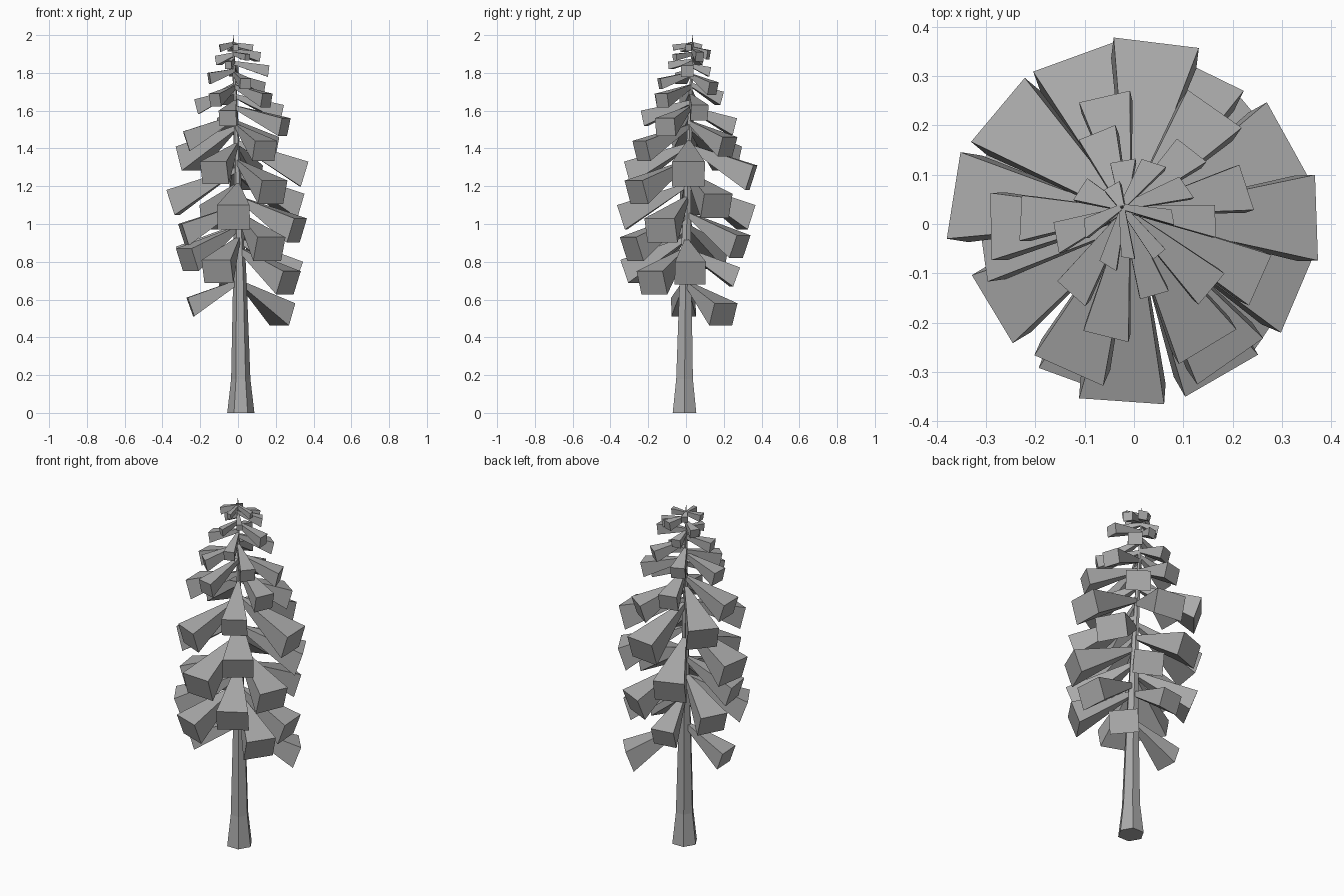
import bpy
import bmesh
from math import radians, cos, sin, tau
from mathutils import Vector

default_cube = bpy.data.objects.get("Cube")
if default_cube:
    bpy.data.objects.remove(default_cube, do_unlink=True)

# One flat grey for the whole tree
grey = bpy.data.materials.new("plain grey")
grey.use_nodes = True
grey.diffuse_color = (0.4, 0.4, 0.4, 1)
grey.node_tree.nodes["Principled BSDF"].inputs["Base Color"].default_value = (0.4, 0.4, 0.4, 1)


def axis_at(height):
    """Centre of the slightly leaning trunk at a given height."""
    t = min(height / 1.95, 1)
    return Vector((0.015 - 0.04 * t * t, -0.008 + 0.043 * t * t, height))


def add_object(name, mesh_data):
    bmesh.ops.recalc_face_normals(mesh_data, faces=mesh_data.faces)
    mesh = bpy.data.meshes.new(name)
    mesh_data.to_mesh(mesh)
    mesh_data.free()
    mesh.materials.append(grey)
    tree_part = bpy.data.objects.new(name, mesh)
    bpy.context.collection.objects.link(tree_part)


def loft(mesh_data, rings):
    """Skin a closed solid through rings of equal point count."""
    loops = [[mesh_data.verts.new(point) for point in ring] for ring in rings]
    for lower, upper in zip(loops, loops[1:]):
        count = len(lower)
        for i in range(count):
            j = (i + 1) % count
            mesh_data.faces.new((lower[i], lower[j], upper[j], upper[i]))
    mesh_data.faces.new(loops[0][::-1])
    mesh_data.faces.new(loops[-1])


# Trunk: tapered six-sided column with a flared foot
def trunk_ring(height, radius, sides=6):
    centre = axis_at(height)
    return [centre + Vector((cos(tau * i / sides), sin(tau * i / sides), 0)) * radius
            for i in range(sides)]


trunk_profile = ((0, 0.072), (0.18, 0.051), (0.7, 0.036), (1.2, 0.02), (1.93, 0.006), (2, 0.001))
trunk_mesh = bmesh.new()
loft(trunk_mesh, [trunk_ring(height, radius) for height, radius in trunk_profile])
add_object("trunk", trunk_mesh)


# Branch: drooping wedge, thin at the trunk and blocky at its outer end
def add_branch(mesh_data, droop, spread, azimuth, reach, top):
    angle = radians(azimuth)
    outward = Vector((cos(angle), sin(angle), 0))
    side = Vector((-sin(angle), cos(angle), 0))
    root = axis_at(top + reach * droop)
    tip = Vector((outward.x * reach, outward.y * reach, top))
    direction = (tip - root).normalized()
    down = direction.cross(side).normalized()
    if down.z > 0:
        down.negate()

    def end_ring(point, half_width, depth):
        return [point - side * half_width, point + side * half_width,
                point + side * half_width + down * depth,
                point - side * half_width + down * depth]

    width = reach * spread
    depth = 0.01 + reach * (spread + 0.11)
    loft(mesh_data, [end_ring(root, 0.006, 0.02), end_ring(tip, width, depth)])


# Each tier: droop, spread, then compass angle, reach and height of each outer top edge
tiers = {
    "lowest_branches": (0.37, 0.24, (
        (40, .33, .58), (183, .27, .61), (-34, .345, .75), (4, .34, .8),
        (-110, .34, .81), (-149, .335, .87), (98, .28, .77), (152, .33, .88),
        (-60, .355, .93), (64, .34, .94))),
    "lower_branches": (0.33, 0.24, (
        (188, .31, 1), (-23, .36, 1.03), (110, .36, 1.1), (-94, .36, 1.1),
        (29, .355, 1.16), (171, .37, 1.18), (-55, .34, 1.23))),
    "middle_branches": (0.31, 0.235, (
        (83, .37, 1.31), (2, .37, 1.33), (-114, .325, 1.33), (140, .36, 1.41),
        (-59, .29, 1.44), (55, .285, 1.46), (181, .29, 1.49))),
    "upper_branches": (0.24, 0.2, (
        (103, .265, 1.56), (-24, .28, 1.56), (-104, .235, 1.6), (18, .24, 1.63),
        (177, .23, 1.66), (-132, .19, 1.69), (-40, .205, 1.69), (112, .2, 1.7),
        (52, .19, 1.75), (-74, .15, 1.77))),
    "crown_branches": (0.14, 0.2, (
        (-170, .16, 1.8), (100, .13, 1.83), (2, .165, 1.84), (-122, .1, 1.86),
        (147, .13, 1.89), (-50, .08, 1.9), (35, .13, 1.91), (72, .13, 1.92),
        (185, .1, 1.95), (-100, .07, 1.95), (120, .09, 1.95), (10, .08, 1.95))),
}
for tier_name, (droop, spread, branches) in tiers.items():
    tier_mesh = bmesh.new()
    for branch in branches:
        add_branch(tier_mesh, droop, spread, *branch)
    add_object(tier_name, tier_mesh)
